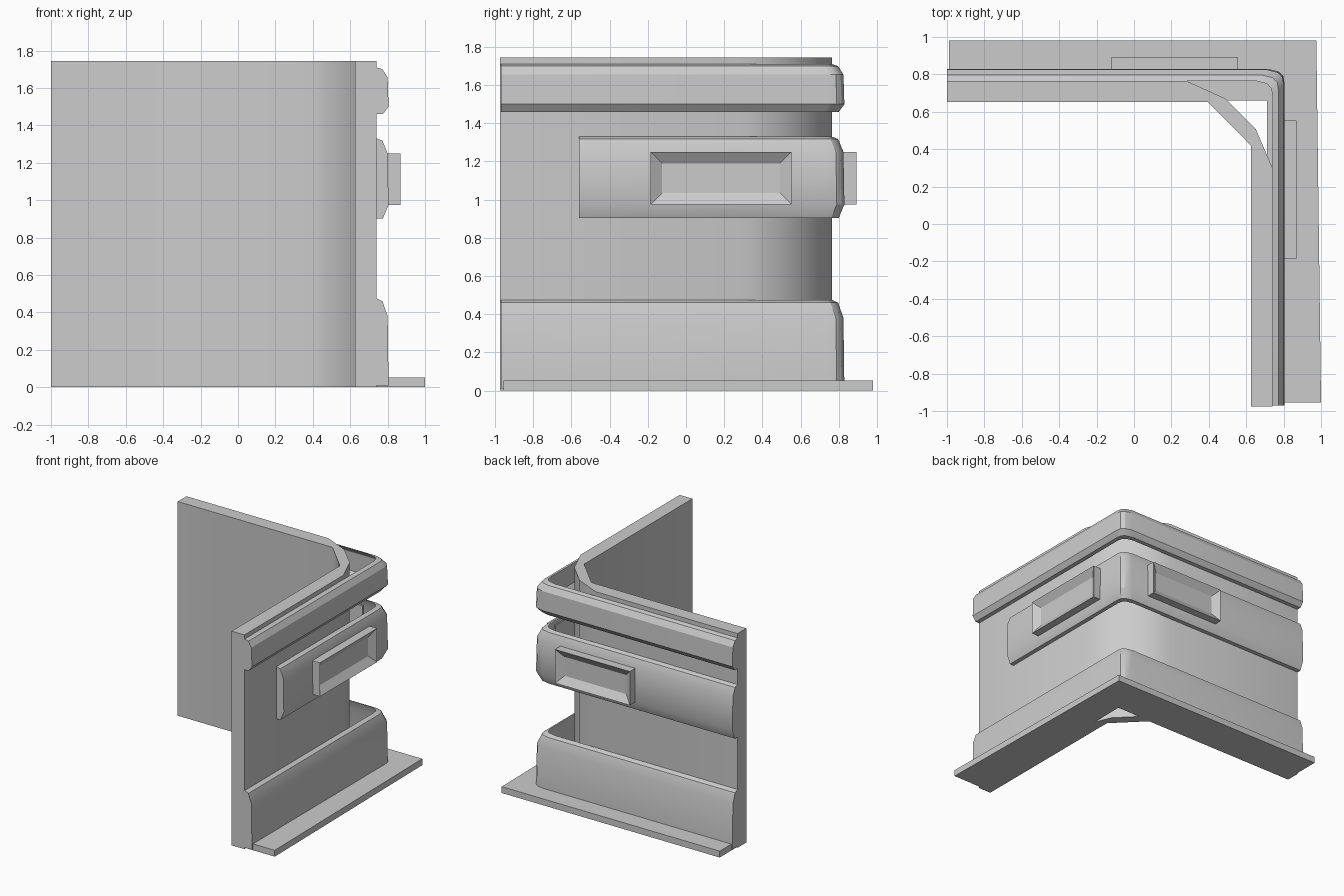
import bpy, bmesh, math

if "Cube" in bpy.data.objects:
    bpy.data.objects.remove(bpy.data.objects["Cube"])

XW, YW = 0.74, 0.765      # outer wall planes
XL, YF = -1.0, -0.975     # free ends of the two wings


def make(name, verts, faces, smooth=None, fix=True):
    me = bpy.data.meshes.new(name)
    me.from_pydata(verts, [], faces)
    if fix:
        bm = bmesh.new()
        bm.from_mesh(me)
        bmesh.ops.recalc_face_normals(bm, faces=bm.faces)
        bm.to_mesh(me)
        bm.free()
    ob = bpy.data.objects.new(name, me)
    bpy.context.collection.objects.link(ob)
    if smooth:
        bpy.ops.object.select_all(action='DESELECT')
        ob.select_set(True)
        bpy.context.view_layer.objects.active = ob
        bpy.ops.object.shade_smooth_by_angle(angle=math.radians(smooth))
    return ob


def prism(name, outline, z0, z1, smooth=None):
    n = len(outline)
    verts = [(x, y, z) for z in (z0, z1) for x, y in outline]
    faces = [tuple(range(n)), tuple(range(n, 2 * n))]
    faces += [(i, (i + 1) % n, n + (i + 1) % n, n + i) for i in range(n)]
    return make(name, verts, faces, smooth)


def band(name, profile, y_end=YF + 0.005):
    """Sweep an (offset, z) profile around the outer corner."""
    def path(d):
        x, y = XW + d, YW + d
        return [(XL, y), (x - 0.09, y), (x - 0.03, y - 0.015),
                (x - 0.006, y - 0.04), (x, y - 0.08), (x, y_end)]
    m, n = 6, len(profile)
    cols = [path(d) for d, z in profile]
    verts = [(*cols[j][i], profile[j][1]) for i in range(m) for j in range(n)]
    faces = [(i * n + j, (i + 1) * n + j, (i + 1) * n + j + 1, i * n + j + 1)
             for i in range(m - 1) for j in range(n - 1)]
    faces += [tuple(range(n)), tuple(range(m * n - 1, (m - 1) * n - 1, -1))]
    return make(name, verts, faces, 30, fix=False)


def panel(name, a0, a1, back, front, on_right):
    """Raised box with a sloped recess in its outer face."""
    z0, z1, inset, depth = 0.975, 1.25, 0.06, 0.04
    rings = [(back, 0), (front, 0), (front - depth, inset)]
    verts = []
    for d, s in rings:
        for a, z in ((a0 + s, z0 + s), (a1 - s, z0 + s),
                     (a1 - s, z1 - s), (a0 + s, z1 - s)):
            verts.append((d, a, z) if on_right else (a, d, z))
    faces = [(0, 1, 2, 3), (8, 9, 10, 11)]
    for r in (0, 4):
        faces += [(r + k, r + (k + 1) % 4, r + 4 + (k + 1) % 4, r + 4 + k)
                  for k in range(4)]
    return make(name, verts, faces)


# corner wall: rounded outside, chamfered inside
prism("corner_wall", [(XL, YW), (0.28, YW), (0.49, 0.67), (0.65, 0.51),
                      (XW, 0.30), (XW, YF), (0.625, YF), (0.625, 0.42),
                      (0.395, 0.652), (XL, 0.652)], 0, 1.745, 50)

# L-shaped floor plate
prism("floor_plate", [(-0.99, 0.98), (0.975, 0.98), (1.0, -0.955),
                      (0.71, -0.955), (0.71, 0.66), (-0.99, 0.66)], 0, 0.052)

# trim bands
band("top_band", [(0, 1.71), (0.032, 1.70), (0.06, 1.655),
                  (0.065, 1.50), (0.035, 1.46), (0, 1.46)])
band("middle_band", [(0, 1.33), (0.032, 1.318), (0.06, 1.25),
                     (0.065, 0.975), (0.035, 0.903), (0, 0.903)], -0.56)
band("bottom_band", [(0, 0.475), (0.032, 0.46), (0.06, 0.38),
                     (0.065, 0.01), (0, 0.01)])

# recessed panels on the middle band
panel("right_panel", -0.185, 0.553, 0.79, 0.868, True)
panel("back_panel", -0.12, 0.555, 0.81, 0.894, False)
